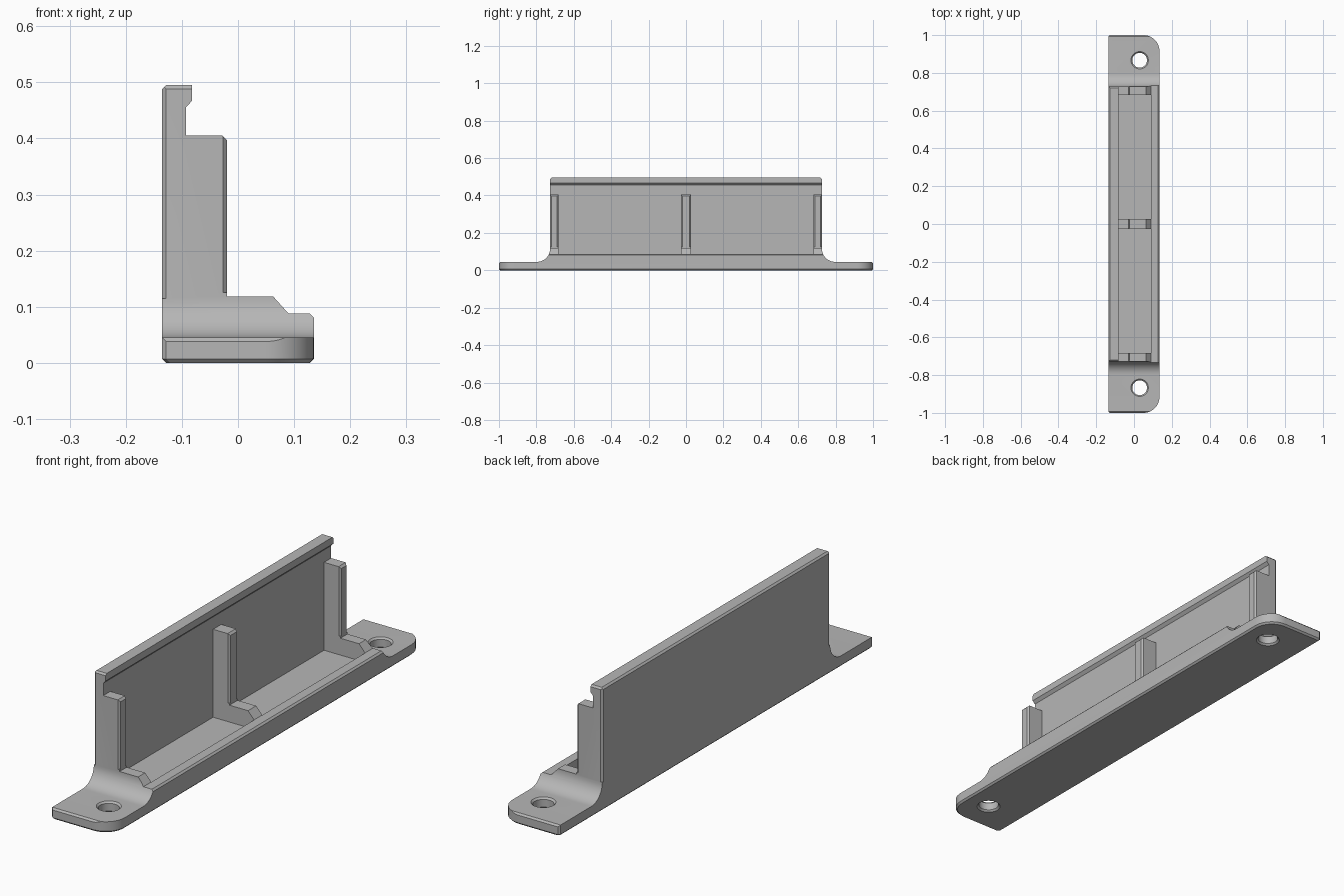
import bpy
import bmesh
from math import sin, cos, pi

if "Cube" in bpy.data.objects:
    bpy.data.objects.remove(bpy.data.objects["Cube"])

grey = bpy.data.materials.new("plain grey")
grey.use_nodes = True
grey.diffuse_color = (0.47, 0.47, 0.47, 1)
grey.node_tree.nodes["Principled BSDF"].inputs["Base Color"].default_value = grey.diffuse_color

END, FLANGE, CH = 0.727, 0.045, 0.007   # wall end, flange thickness, chamfer


def make(name, solids):
    """One object from solids, each a stack of matching point loops."""
    bm = bmesh.new()
    for loops in solids:
        rings = [[bm.verts.new(p) for p in loop] for loop in loops]
        n = len(rings[0])
        for a, b in zip(rings, rings[1:]):
            for i in range(n):
                j = (i + 1) % n
                bm.faces.new((a[i], a[j], b[j], b[i]))
        bm.faces.new(rings[0][::-1])
        bm.faces.new(rings[-1])
    bmesh.ops.recalc_face_normals(bm, faces=bm.faces[:])
    mesh = bpy.data.meshes.new(name)
    bm.to_mesh(mesh)
    bm.free()
    mesh.materials.append(grey)
    obj = bpy.data.objects.new(name, mesh)
    bpy.context.collection.objects.link(obj)
    return obj


def combine(obj, tool, operation):
    """Apply an exact boolean and drop the tool."""
    mod = obj.modifiers.new("cut", "BOOLEAN")
    mod.operation, mod.solver, mod.object = operation, "EXACT", tool
    bpy.context.view_layer.objects.active = obj
    bpy.ops.object.modifier_apply(modifier=mod.name)
    bpy.data.objects.remove(tool)


def circle(cx, cy, z, r, n=40):
    return [(cx + r * cos(2 * pi * i / n), cy + r * sin(2 * pi * i / n), z) for i in range(n)]


def box(x0, x1, y0, y1, z0, z1):
    return [[(x0, y0, z), (x1, y0, z), (x1, y1, z), (x0, y1, z)] for z in (z0, z1)]


def outline(z, inset):
    """Plan of the plate, rounded on its two +x corners."""
    r, x, y = 0.085, 0.135 - inset, 1 - inset
    r -= inset
    arc = [(x - r + r * cos(a), y - r + r * sin(a)) for a in (pi / 2 * i / 12 for i in range(13))]
    half = arc + [(-x + CH, y), (-x, y - CH)]
    return [(px, py, z) for px, py in half] + [(px, -py, z) for px, py in reversed(half)]


# Cross-section along the length: foot, rim, ribs, wall and lip
section = [(-0.2, -0.1), (0.2, -0.1), (0.2, 0.016), (0.128, 0.088), (0.09, 0.088),
           (0.063, 0.118), (-0.02, 0.118), (-0.02, 0.397), (-0.028, 0.405),
           (-0.093, 0.405), (-0.093, 0.455), (-0.082, 0.467), (-0.082, 0.495),
           (-0.128, 0.495), (-0.2, 0.423)]
bracket = make("mounting_bracket", [[[(x, y, z) for x, z in section] for y in (-1.2, 1.2)]])

# Side silhouette: flanges sweeping up into the wall ends
R = 0.07
sweep = [(END + R - R * sin(a), FLANGE + R - R * cos(a)) for a in (pi / 2 * i / 12 for i in range(13))]
half = [(1.05, -0.15), (1.05, -0.012), (1 - CH, FLANGE)] + sweep + [(END, 0.495 - CH), (END - 0.019, 0.507)]
side = half + [(-y, z) for y, z in reversed(half)]
combine(bracket, make("side_tool", [[[(x, y, z) for y, z in side] for x in (-0.3, 0.3)]]), "INTERSECT")

# Plan outline with a chamfered underside
combine(bracket, make("plan_tool", [[outline(0, CH), outline(CH, 0), outline(0.7, 0)]]), "INTERSECT")

# Two pockets, leaving a middle rib and two end ribs
pockets = [box(-0.093, 0.0905, y0, y1, 0.05, 0.43) for y0, y1 in ((-0.682, -0.026), (0.026, 0.682))]
combine(bracket, make("pocket_tool", pockets), "DIFFERENCE")

# Screw holes with chamfered mouths
holes = [[circle(0.03, y, z, r) for z, r in
          ((-0.01, 0.056), (CH, 0.039), (FLANGE - CH, 0.039), (FLANGE + 0.01, 0.056))]
         for y in (-0.867, 0.867)]
combine(bracket, make("hole_tool", holes), "DIFFERENCE")

# Chamfers on the upright corners of the ribs and the wall
corners = [(-0.02, y, 0.125, 0.45) for y in (-END, -0.682, -0.026, 0.026, 0.682, END)]
corners += [(-0.135, y, 0.115, 0.6) for y in (-END, END)]
tools = [[circle(x, y, z, CH, 4) for z in (z0, z1)] for x, y, z0, z1 in corners]
combine(bracket, make("corner_tool", tools), "DIFFERENCE")

# Smooth sweeps, crisp edges
bpy.ops.object.select_all(action="DESELECT")
bracket.select_set(True)
bpy.context.view_layer.objects.active = bracket
bpy.ops.object.shade_smooth_by_angle(angle=pi / 7)
